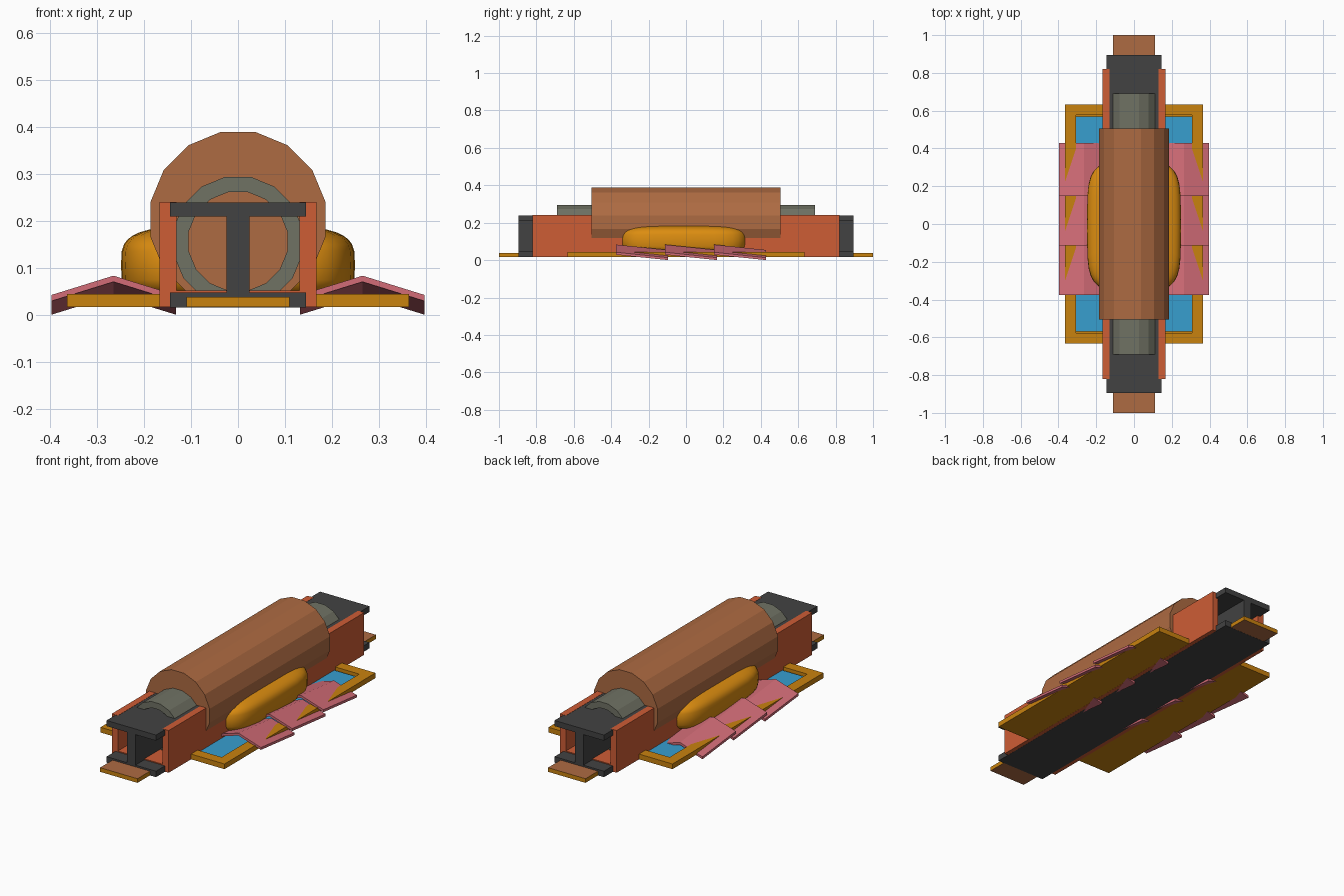
import bpy, bmesh, math

if "Cube" in bpy.data.objects:
    bpy.data.objects.remove(bpy.data.objects["Cube"])


def mat(name, hexcol):
    rgb = [int(hexcol[i:i + 2], 16) / 255 for i in (0, 2, 4)]
    lin = [c / 12.92 if c <= 0.04045 else ((c + 0.055) / 1.055) ** 2.4 for c in rgb]
    m = bpy.data.materials.new(name)
    m.diffuse_color = (*lin, 1)
    m.use_nodes = True
    m.node_tree.nodes["Principled BSDF"].inputs["Base Color"].default_value = m.diffuse_color
    return m


BROWN = mat("brown", "AE6B42")
ORANGE = mat("burnt_orange", "CE5D35")
GOLD = mat("gold", "C9820F")
AMBER = mat("amber", "DC8D10")
BLUE = mat("blue", "379FCF")
PINK = mat("pink", "D26C77")
GREY = mat("grey_green", "707264")
BLACK = mat("charcoal", "424242")


def finish(name, bm, *mats):
    bmesh.ops.recalc_face_normals(bm, faces=bm.faces)
    me = bpy.data.meshes.new(name)
    bm.to_mesh(me)
    bm.free()
    ob = bpy.data.objects.new(name, me)
    bpy.context.collection.objects.link(ob)
    for m in mats:
        me.materials.append(m)
    return ob


def add_box(bm, x0, x1, y0, y1, z0, z1):
    vs = bmesh.ops.create_cube(bm, size=1)["verts"]
    for v in vs:
        v.co = (x1 if v.co.x > 0 else x0, y1 if v.co.y > 0 else y0, z1 if v.co.z > 0 else z0)


def boxes(name, m, *dims):
    bm = bmesh.new()
    for d in dims:
        add_box(bm, *d)
    return finish(name, bm, m)


def extrude_profile(name, m, pts, half):
    """Extrude an x/z outline along y, centred."""
    bm = bmesh.new()
    f = bm.faces.new([bm.verts.new((x, -half, z)) for x, z in pts])
    r = bmesh.ops.extrude_face_region(bm, geom=[f])
    for v in r["geom"]:
        if isinstance(v, bmesh.types.BMVert):
            v.co.y = half
    return finish(name, bm, m)


def circle(r, cz, n=16):
    return [(r * math.cos((i + .5) * math.tau / n), cz + r * math.sin((i + .5) * math.tau / n))
            for i in range(n)]


# Large sixteen-sided drum
extrude_profile("drum", BROWN, circle(0.190, 0.2025), 0.505)

# Grey pipe, open at the ends
bm = bmesh.new()
loops = [[bm.verts.new((x, y, z)) for x, z in circle(r, 0.156)]
         for r, y in ((0.14, -0.69), (0.14, 0.69), (0.107, 0.69), (0.107, -0.69))]
for k in range(4):
    a, b = loops[k], loops[(k + 1) % 4]
    for i in range(16):
        j = (i + 1) % 16
        bm.faces.new((a[i], a[j], b[j], b[i]))
finish("pipe", bm, GREY)

# I-beam running through the middle
half = [(0.145, 0.0155), (0.145, 0.047), (0.024, 0.047), (0.024, 0.209), (0.145, 0.209), (0.145, 0.239)]
extrude_profile("i_beam", BLACK, half + [(-x, z) for x, z in reversed(half)], 0.895)

# U-channel around the beam
half = [(0.167, 0.016), (0.167, 0.240), (0.131, 0.240), (0.131, 0.052)]
extrude_profile("u_channel", ORANGE, half + [(-x, z) for x, z in reversed(half)], 0.82)

# Long plank: brown faces, gold edges
plank = boxes("plank", BROWN, (-0.11, 0.11, -1, 1, 0.016, 0.038))
plank.data.materials.append(GOLD)
for p in plank.data.polygons:
    p.material_index = 0 if abs(p.normal.z) > 0.5 else 1

# Tray with raised rim and blue panel
X, Y, XI, YI, B, T = 0.364, 0.633, 0.308, 0.577, 0.0165, 0.044
boxes("tray", GOLD,
      (-X, X, -Y, Y, B, 0.022),
      (-X, -XI, -Y, Y, B, T), (XI, X, -Y, Y, B, T),
      (-XI, XI, -Y, -YI, B, T), (-XI, XI, YI, Y, B, T))
boxes("tray_panel", BLUE, (-XI, XI, -YI + .008, YI - .008, 0.022, 0.030))

# Soft pillow beneath the drum (superellipsoid)
bm = bmesh.new()
bmesh.ops.create_uvsphere(bm, u_segments=32, v_segments=20, radius=1)


def power(c, e):
    return math.copysign(abs(c) ** e, c)


for v in bm.verts:
    phi = math.asin(max(-1, min(1, v.co.z)))
    th = math.atan2(v.co.y, v.co.x)
    c = power(math.cos(phi), 0.5)
    v.co = (0.249 * c * power(math.cos(th), 0.45),
            -0.012 + 0.343 * c * power(math.sin(th), 0.45),
            0.105 + 0.085 * power(math.sin(phi), 0.55))
pillow = finish("pillow", bm, AMBER)
for p in pillow.data.polygons:
    p.use_smooth = True

# Overlapping ridge tiles, three on each side
for side, label in ((-1, "left"), (1, "right")):
    for k in range(3):
        y0 = -0.375 + 0.262 * k
        y1 = y0 + 0.28 if k < 2 else 0.43
        y1 = y0 + 0.28
        bm = bmesh.new()
        rings = []
        for y, dz in ((y0, 0), (y1, -0.029)):
            prof = [(0.132, 0.042), (0.265, 0.083), (0.397, 0.042),
                    (0.397, 0.029), (0.265, 0.070), (0.132, 0.029)]
            rings.append([bm.verts.new((side * x, y, z + dz)) for x, z in prof])
        a, b = rings
        for i in range(6):
            j = (i + 1) % 6
            bm.faces.new((a[i], a[j], b[j], b[i]))
        for r in rings:
            bm.faces.new((r[0], r[1], r[4], r[5]))
            bm.faces.new((r[1], r[2], r[3], r[4]))
        finish(f"ridge_tile_{label}_{k + 1}", bm, PINK)
